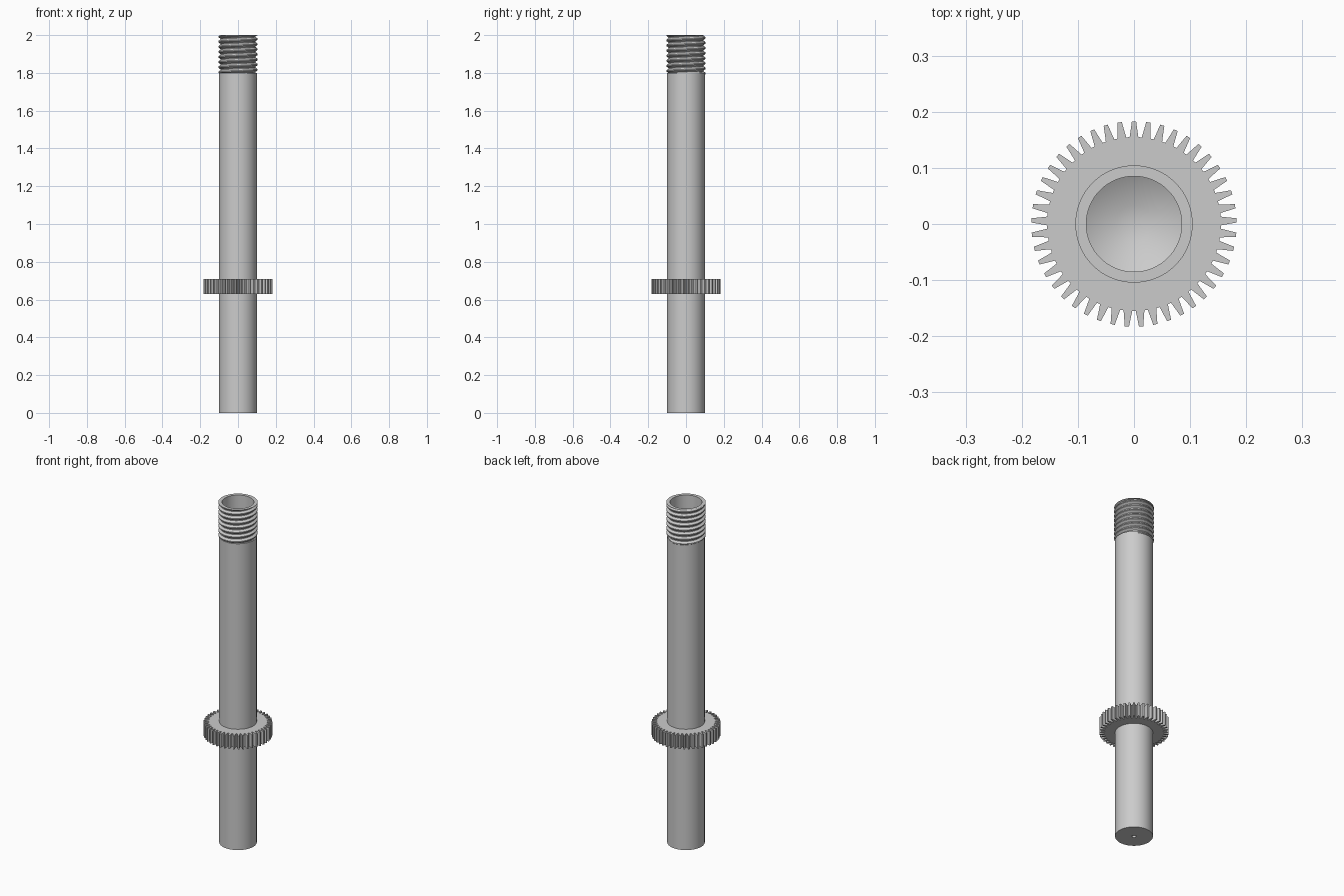
import bpy, bmesh, math

cube = bpy.data.objects.get("Cube")
if cube:
    bpy.data.objects.remove(cube, do_unlink=True)

steel = bpy.data.materials.new("plain grey steel")
steel.use_nodes = True
GREY = (0.6, 0.6, 0.6, 1)
steel.diffuse_color = GREY
steel.node_tree.nodes["Principled BSDF"].inputs["Base Color"].default_value = GREY

SIDES = 96


def finish(name, bm, angle=30):
    """Turn a bmesh into a named, shaded object."""
    bmesh.ops.remove_doubles(bm, verts=bm.verts, dist=1e-5)
    bmesh.ops.recalc_face_normals(bm, faces=bm.faces)
    mesh = bpy.data.meshes.new(name)
    bm.to_mesh(mesh)
    bm.free()
    mesh.materials.append(steel)
    obj = bpy.data.objects.new(name, mesh)
    bpy.context.collection.objects.link(obj)
    bpy.ops.object.select_all(action="DESELECT")
    obj.select_set(True)
    bpy.context.view_layer.objects.active = obj
    bpy.ops.object.shade_smooth_by_angle(angle=math.radians(angle))
    return obj


def polar(r, a, z):
    return (r * math.cos(a), r * math.sin(a), z)


def lathe(name, profile):
    """Revolve a radius/height profile about the z axis."""
    bm = bmesh.new()
    verts = [bm.verts.new((r, 0, z)) for r, z in profile]
    edges = [bm.edges.new(pair) for pair in zip(verts, verts[1:])]
    bmesh.ops.spin(bm, geom=verts + edges, cent=(0, 0, 0), axis=(0, 0, 1),
                   angle=math.tau, steps=SIDES, use_merge=False)
    return finish(name, bm)


# Hollow tube: dimpled base, outer wall, shoulder, thread core, bore, conical floor
lathe("tube_shaft", [
    (0, 0.015), (0.011, 0.015), (0.011, 0), (0.1, 0), (0.1, 1.8), (0.093, 1.8),
    (0.093, 2), (0.085, 2), (0.085, 0.1), (0.033, 0.07), (0, 0.07)])

# Helical thread: a V-shaped ridge that fades in at the lower end and is trimmed at the rim
PITCH, LOW, HIGH = 0.027, 1.79, 2.0
bm = bmesh.new()
steps = int((HIGH - LOW + PITCH) / PITCH * SIDES)
previous = None
for i in range(steps):
    turn = i / SIDES
    a, mid = math.tau * turn, LOW + turn * PITCH
    crest = 0.092 + 0.0125 * min(1, turn * 4)
    ring = []
    for r, dz in ((0.092, -0.45), (crest, -0.1), (crest, 0.1), (0.092, 0.45)):
        ring.append(bm.verts.new(polar(r, a, min(HIGH, mid + dz * PITCH))))
    if previous:
        for j in range(3):
            bm.faces.new((previous[j], ring[j], ring[j + 1], previous[j + 1]))
    previous = ring
finish("screw_thread", bm)

# Gear collar: tapered teeth around a flat disc
TEETH, ROOT, TIP = 45, 0.155, 0.183
bm = bmesh.new()
outline = []
for t in range(TEETH):
    for offset, r in ((-0.36, ROOT), (-0.25, 0.168), (-0.15, TIP),
                      (0.15, TIP), (0.25, 0.168), (0.36, ROOT)):
        a = math.pi / 2 + math.tau * (t + offset) / TEETH
        outline.append((r, a))
layers = []
for z in (0.63, 0.71):
    layers.append([[bm.verts.new(polar(r, a, z)) for r, a in outline],
                   [bm.verts.new(polar(0.098, a, z)) for _, a in outline]])
(outer_low, inner_low), (outer_high, inner_high) = layers
for i in range(len(outline)):
    k = (i + 1) % len(outline)
    bm.faces.new((outer_low[i], outer_low[k], outer_high[k], outer_high[i]))
    bm.faces.new((outer_high[i], outer_high[k], inner_high[k], inner_high[i]))
    bm.faces.new((outer_low[k], outer_low[i], inner_low[i], inner_low[k]))
finish("gear_collar", bm)
